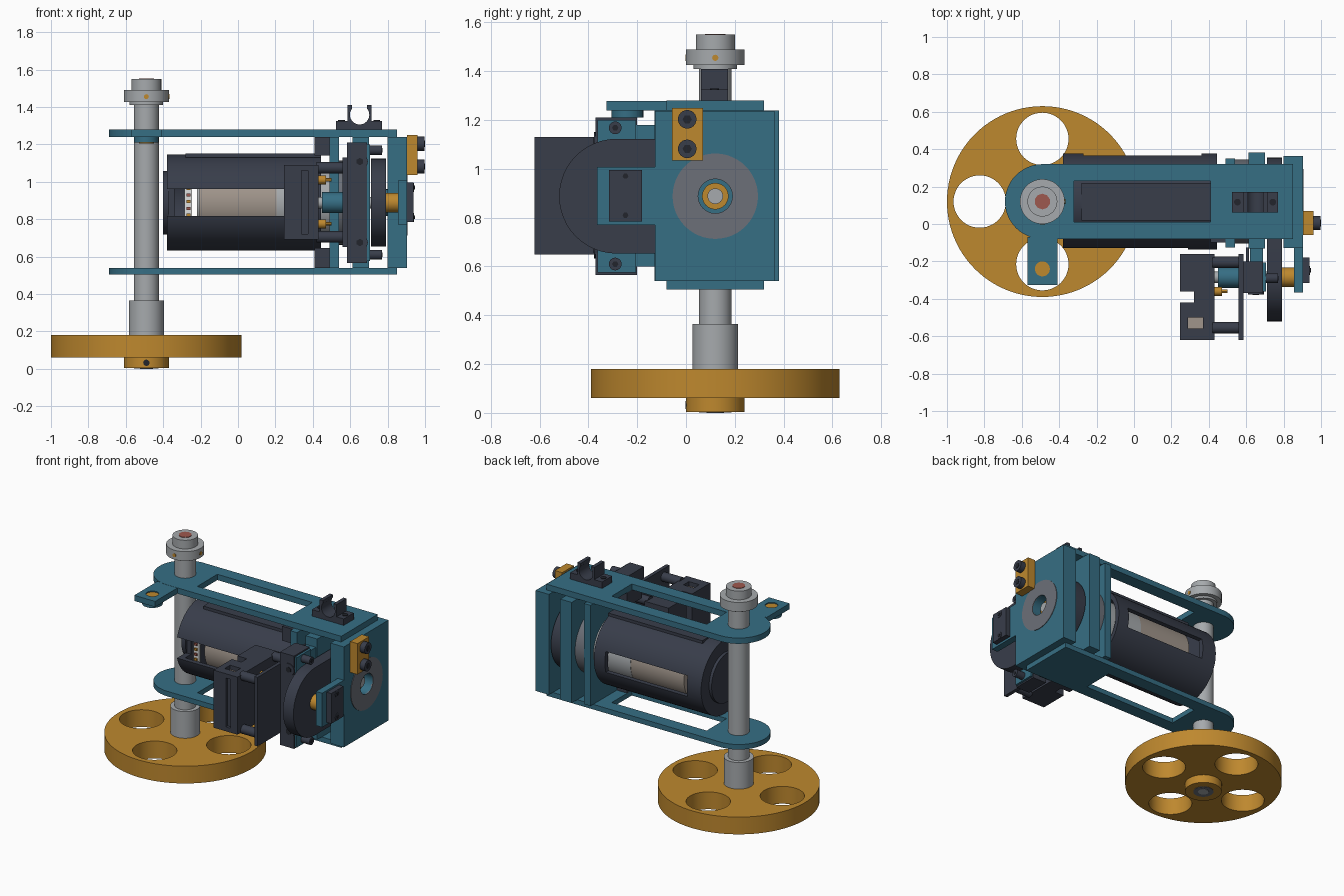
import bpy, bmesh, math
from mathutils import Matrix, Vector

if "Cube" in bpy.data.objects:
    bpy.data.objects.remove(bpy.data.objects["Cube"], do_unlink=True)


def material(name, *rgb):
    col = [((c / 255 + 0.055) / 1.055) ** 2.4 for c in rgb] + [1]
    m = bpy.data.materials.new(name)
    m.use_nodes = True
    m.diffuse_color = col
    m.node_tree.nodes["Principled BSDF"].inputs["Base Color"].default_value = col
    return m


TEAL = material("teal", 54, 110, 132)
GOLD = material("gold", 190, 136, 46)
DARK = material("dark slate", 56, 61, 74)
STEEL = material("light steel", 166, 170, 173)
GREY = material("mid grey", 108, 112, 120)
BEIGE = material("beige", 160, 149, 139)
RED = material("dull red", 158, 88, 78)
BLACK = material("black", 34, 37, 44)
WHITE = material("off white", 222, 224, 224)

# Main drive axis, side axis and upright shaft positions
MY, SY, AZ = 0.12, -0.285, 0.888
SX = -0.49


def finish(bm, name, mat):
    bmesh.ops.recalc_face_normals(bm, faces=bm.faces)
    me = bpy.data.meshes.new(name)
    bm.to_mesh(me)
    bm.free()
    ob = bpy.data.objects.new(name, me)
    bpy.context.collection.objects.link(ob)
    if mat:
        me.materials.append(mat)
    return ob


def activate(ob):
    bpy.ops.object.select_all(action='DESELECT')
    ob.select_set(True)
    bpy.context.view_layer.objects.active = ob


def smooth(ob):
    activate(ob)
    bpy.ops.object.shade_smooth_by_angle(angle=math.radians(30))
    return ob


def box(name, mat, x, y, z):
    bm = bmesh.new()
    size = [b - a for a, b in (x, y, z)]
    mid = [(a + b) / 2 for a, b in (x, y, z)]
    bmesh.ops.create_cube(bm, size=1, matrix=Matrix.Translation(mid) @ Matrix.Diagonal((*size, 1)))
    return finish(bm, name, mat)


def cyl(name, mat, axis, at, span, r, seg=48):
    """Cylinder along an axis; 'at' holds the other two coordinates in order."""
    bm = bmesh.new()
    mid = list(at)
    mid.insert("xyz".index(axis), sum(span) / 2)
    turn = {"x": Matrix.Rotation(math.pi / 2, 4, 'Y'),
            "y": Matrix.Rotation(math.pi / 2, 4, 'X'), "z": Matrix()}[axis]
    bmesh.ops.create_cone(bm, cap_ends=True, segments=seg, radius1=r, radius2=r,
                          depth=span[1] - span[0], matrix=Matrix.Translation(mid) @ turn)
    return smooth(finish(bm, name, mat))


def prism(name, mat, pts, axis, span):
    """Outline in the other two coordinates, extruded along an axis."""
    bm = bmesh.new()
    i = "xyz".index(axis)
    verts = []
    for p in pts:
        co = list(p)
        co.insert(i, span[0])
        verts.append(bm.verts.new(co))
    face = bm.faces.new(verts)
    out = bmesh.ops.extrude_face_region(bm, geom=[face])
    move = Vector((0, 0, 0))
    move[i] = span[1] - span[0]
    bmesh.ops.translate(bm, vec=move, verts=[v for v in out["geom"] if isinstance(v, bmesh.types.BMVert)])
    return smooth(finish(bm, name, mat))


def arc(cx, cy, r, a, b, n=24):
    angles = [math.radians(a + (b - a) * k / n) for k in range(n + 1)]
    return [(cx + r * math.cos(t), cy + r * math.sin(t)) for t in angles]


def cut(ob, *cutters):
    for c in cutters:
        activate(ob)
        mod = ob.modifiers.new("cut", 'BOOLEAN')
        mod.operation, mod.solver, mod.object = 'DIFFERENCE', 'EXACT', c
        bpy.ops.object.modifier_apply(modifier=mod.name)
        bpy.data.objects.remove(c, do_unlink=True)
    return smooth(ob)


def bolt(name, axis, at, span, r):
    """Socket head bolt with a recessed hexagon shown as a thin plate."""
    cyl(name, DARK, axis, at, span, r, 24)
    cyl(name + "_socket", BLACK, axis, at, (span[1], span[1] + 0.003), r * 0.5, 6)


# Wheel with four lightening holes, and its hub
shaft_at = (SX, MY)
holes = [cyl("hole", None, "z", (SX + 0.335 * dx, MY + 0.335 * dy), (0, 0.3), 0.14)
         for dx, dy in ((1, 0), (-1, 0), (0, 1), (0, -1))]
cut(cyl("wheel", GOLD, "z", shaft_at, (0.06, 0.18), 0.51, 96), *holes)
cyl("wheel_hub", GOLD, "z", shaft_at, (0.003, 0.06), 0.12)
cyl("hub_washer", GREY, "z", shaft_at, (0.001, 0.004), 0.066)
cyl("hub_set_screw", BLACK, "y", (SX, 0.032), (MY - 0.123, MY - 0.1), 0.017, 16)

# Upright shaft, sleeve and collar
cyl("shaft", STEEL, "z", shaft_at, (0.18, 1.5), 0.067)
cyl("shaft_tip", STEEL, "z", shaft_at, (0, 0.01), 0.035)
cyl("shaft_sleeve", STEEL, "z", shaft_at, (0.18, 0.365), 0.094)
cyl("shaft_collar", STEEL, "z", shaft_at, (1.425, 1.49), 0.12)
cyl("collar_step", STEEL, "z", shaft_at, (1.41, 1.43), 0.09)
cyl("shaft_cap", STEEL, "z", shaft_at, (1.49, 1.55), 0.08)
cyl("cap_core", RED, "z", shaft_at, (1.55, 1.553), 0.042, 10)
cyl("collar_screw_front", GOLD, "y", (SX, 1.455), (MY - 0.123, MY - 0.1), 0.013, 12)
cyl("collar_screw_side", GOLD, "x", (MY, 1.455), (SX + 0.1, SX + 0.123), 0.013, 12)

# Top and bottom plates with a round end and a long window
outline = arc(SX, MY, 0.2, 90, 270) + [(0.85, MY - 0.2), (0.85, MY + 0.2)]
for name, span in (("bottom_plate", (0.505, 0.54)), ("top_plate", (1.24, 1.28))):
    cut(prism(name, TEAL, outline, "z", span),
        box("window", None, (-0.32, 0.41), (0.01, 0.23), (0.4, 1.4)))
arm_at = (SX, -0.24)
cut(box("top_plate_arm", TEAL, (-0.57, -0.41), (-0.325, -0.07), (1.24, 1.279)),
    cyl("hole", None, "z", arm_at, (1.1, 1.4), 0.04))
cyl("arm_boss", TEAL, "z", arm_at, (1.21, 1.24), 0.065)
cyl("arm_insert", GOLD, "z", arm_at, (1.205, 1.272), 0.04)

# Bulkheads and end block
box("inner_bulkhead", TEAL, (0.49, 0.54), (-0.125, 0.35), (0.54, 1.24))
box("middle_bulkhead", TEAL, (0.612, 0.70), (-0.13, 0.382), (0.54, 1.24))
box("bearing_bridge", TEAL, (0.62, 0.69), (-0.21, -0.12), (0.6, 1.18))
cut(box("end_block", TEAL, (0.80, 0.903), (-0.127, 0.363), (0.54, 1.238)),
    cyl("bore", None, "x", (MY, AZ), (0.7, 1), 0.07))
cut(cyl("end_disc", GREY, "x", (MY, AZ), (0.895, 0.907), 0.175),
    cyl("bore", None, "x", (MY, AZ), (0.7, 1), 0.07))
for name, mat, end, r in (("bore_seat", TEAL, 0.83, 0.072), ("bore_bush", GOLD, 0.85, 0.054),
                          ("drive_shaft", STEEL, 0.87, 0.032)):
    cyl(name, mat, "x", (MY, AZ), (0.79, end), r)
cyl("gearbox_disc", GREY, "x", (MY, AZ), (0.54, 0.612), 0.225)

# Gold clamp block on the end
box("clamp_block", GOLD, (0.903, 0.96), (-0.058, 0.07), (1.035, 1.25))
for k, z in enumerate((1.082, 1.203)):
    bolt(f"clamp_bolt_{k}", "x", (0.005, z), (0.955, 0.997), 0.038)

# Side tab with its cover
box("side_tab", TEAL, (0.855, 0.903), (-0.365, -0.12), (0.77, 1.007))
box("tab_cover", DARK, (0.903, 0.938), (-0.315, -0.18), (0.785, 0.995))
for k, z in enumerate((0.81, 0.97)):
    bolt(f"cover_bolt_{k}", "x", (-0.248, z), (0.935, 0.942), 0.024)

# Belt joining the two axes
belt = arc(SY, AZ, 0.235, 90, 270) + arc(MY, AZ, 0.235, -90, 90)
prism("drive_belt", DARK, belt, "x", (0.71, 0.79))
cyl("side_pulley_hub", GOLD, "x", (SY, AZ), (0.79, 0.855), 0.052)

# Main motor: casing with side openings, motor can and end cap
casing = cyl("motor_casing", DARK, "x", (MY, AZ), (-0.38, 0.445), 0.257, 64)
cut(casing, cyl("inside", None, "x", (MY, AZ), (-0.34, 0.5), 0.225, 64),
    box("front_opening", None, (-0.5, 0.29), (-0.3, -0.03), (0.818, 0.962)),
    box("back_opening", None, (-0.27, 0.36), (0.2, 0.5), (0.815, 0.96)))
cyl("casing_cap", DARK, "x", (MY, AZ), (-0.40, -0.37), 0.17)
box("casing_top_rib", DARK, (-0.28, 0.445), (0.02, 0.22), (1.13, 1.15))
cyl("motor_can", BEIGE, "x", (MY, AZ), (-0.205, 0.205), 0.195)
cyl("motor_gearhead", STEEL, "x", (MY, AZ), (0.205, 0.49), 0.197)
cyl("motor_collar", STEEL, "x", (MY, AZ), (-0.22, -0.2), 0.15)
box("terminal_board", WHITE, (-0.285, -0.245), (-0.08, -0.06), (0.80, 0.975))
for k in range(5):
    z = 0.815 + 0.035 * k
    box(f"terminal_{k}", (GOLD, RED)[k % 2], (-0.275, -0.255), (-0.09, -0.07), (z, z + 0.016))
for name, z in (("lower_spacer", (0.54, 0.645)), ("upper_spacer", (1.14, 1.24))):
    box(name, DARK, (0.41, 0.49), (-0.1, 0.06), z)

# Side bearing block with bolts
box("bearing_block", DARK, (0.582, 0.69), (-0.37, -0.2), (0.565, 1.21))
box("bearing_face", TEAL, (0.685, 0.705), (-0.362, -0.205), (0.575, 1.2))
for k, z in enumerate((0.61, 1.168)):
    bolt(f"bearing_bolt_{k}", "x", (-0.29, z), (0.705, 0.77), 0.026)
for k, z in enumerate((0.675, 1.108)):
    cyl(f"bearing_plug_{k}", DARK, "y", (0.652, z), (-0.376, -0.35), 0.042, 24)
    cyl(f"plug_socket_{k}", BLACK, "y", (0.652, z), (-0.379, -0.375), 0.02, 6)
box("side_link", DARK, (0.60, 0.615), (-0.2, -0.125), (0.6, 1.18))

# Side sensor: housing, standoffs and mounting plate
cut(box("sensor_housing", DARK, (0.247, 0.43), (-0.62, -0.16), (0.69, 1.09)),
    box("top_pocket", None, (0.29, 0.37), (-0.56, -0.5), (1.05, 1.2)),
    box("side_groove", None, (0.34, 0.375), (-0.7, -0.6), (0.72, 1.06)),
    box("rear_notch", None, (0.2, 0.32), (-0.42, -0.36), (0.6, 1.2)))
box("pocket_insert", BEIGE, (0.29, 0.37), (-0.56, -0.5), (1.045, 1.06))
box("sensor_plate", DARK, (0.56, 0.585), (-0.62, -0.16), (0.65, 1.13))
for i, y in enumerate((-0.555, -0.205)):
    for j, z in enumerate((0.705, 1.075)):
        cyl(f"standoff_{i}{j}", DARK, "x", (y, z), (0.42, 0.57), 0.031, 24)
for k, z in enumerate((0.775, 1.01)):
    cyl(f"brass_screw_{k}", GOLD, "x", (-0.36, z), (0.42, 0.47), 0.024, 16)
    cyl(f"screw_pin_{k}", GOLD, "x", (-0.36, z), (0.46, 0.5), 0.01, 12)
cyl("coupling", TEAL, "x", (SY, AZ), (0.45, 0.6), 0.056)
cyl("coupling_shaft", STEEL, "x", (SY, AZ), (0.42, 0.72), 0.03)

# Forked clip on the top plate
clip = [(0.525, 1.28), (0.77, 1.28), (0.77, 1.325), (0.715, 1.325), (0.715, 1.41), (0.69, 1.41)]
clip += arc(0.65, 1.358, 0.052, 40, -220)
clip += [(0.61, 1.41), (0.585, 1.41), (0.585, 1.325), (0.525, 1.325)]
prism("cable_clip", DARK, clip, "y", (0.062, 0.172))
for k, x in enumerate((0.553, 0.742)):
    cyl(f"clip_screw_{k}", BLACK, "z", (x, 0.117), (1.325, 1.329), 0.018, 16)
